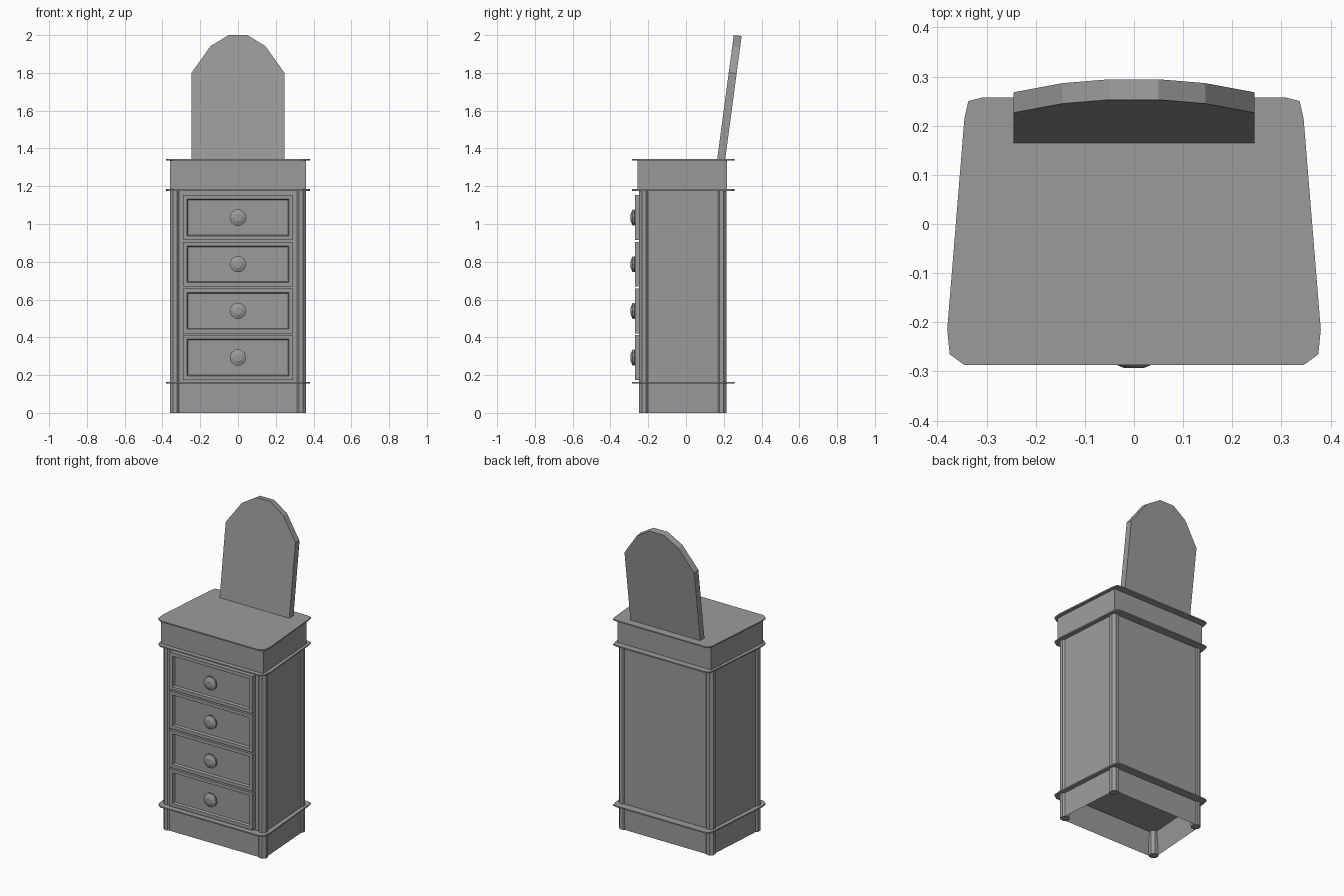
import bpy, bmesh, math
from mathutils import Matrix, Vector

cube = bpy.data.objects.get("Cube")
if cube:
    bpy.data.objects.remove(cube, do_unlink=True)

grey = bpy.data.materials.new("plain_grey")
grey.use_nodes = True
COLOR = (0.33, 0.33, 0.33, 1)
grey.diffuse_color = COLOR
grey.node_tree.nodes["Principled BSDF"].inputs["Base Color"].default_value = COLOR


def finish(name, bm):
    bmesh.ops.recalc_face_normals(bm, faces=bm.faces)
    mesh = bpy.data.meshes.new(name)
    bm.to_mesh(mesh)
    bm.free()
    mesh.materials.append(grey)
    obj = bpy.data.objects.new(name, mesh)
    bpy.context.collection.objects.link(obj)
    return obj


def mirrored(half):
    """Close a right-hand half outline across x = 0."""
    return half + [(-x, y) for x, y in reversed(half)]


def prism(points, z0, z1):
    """Extrude a flat outline; returns the bmesh and its starting face."""
    bm = bmesh.new()
    base = bm.faces.new([bm.verts.new((x, y, z0)) for x, y in points])
    top = bmesh.ops.extrude_face_region(bm, geom=[base], use_keep_orig=True)["geom"]
    bmesh.ops.translate(bm, vec=(0, 0, z1 - z0),
                        verts=[v for v in top if isinstance(v, bmesh.types.BMVert)])
    bmesh.ops.recalc_face_normals(bm, faces=bm.faces)
    return bm, base


LEDGES = {"base_ledge": 0.16, "upper_ledge": 1.18, "table_top": 1.34}
body = mirrored([(0.352, -0.24), (0.322, 0.208)])
crown = mirrored([(0.36, -0.258), (0.328, 0.217)])
ledge = mirrored([(0.345, -0.287), (0.375, -0.265), (0.38, -0.215),
                  (0.345, 0.215), (0.337, 0.25), (0.31, 0.257)])

# Cabinet body and the plain box above it
finish("cabinet_body", prism(body, 0.16, 1.18)[0])
finish("crown_box", prism(crown, 1.18, 1.338)[0])

# Plinth, hollow from below
bm, bottom = prism(body, 0, 0.16)
bmesh.ops.inset_region(bm, faces=[bottom], thickness=0.02)
bmesh.ops.translate(bm, vec=(0, 0, 0.152), verts=bottom.verts)
finish("plinth", bm)

# Thin overhanging ledges
for name, z in LEDGES.items():
    finish(name, prism(ledge, z - 0.004, z + 0.004)[0])

# Faceted corner posts
for side, sx in (("left", 1), ("right", -1)):
    for end, x, y in (("front", 0.333, -0.222), ("back", 0.305, 0.188)):
        ring = [(sx * x + 0.029 * math.cos(a), y + 0.029 * math.sin(a))
                for a in [math.pi / 8 + i * math.pi / 4 for i in range(8)]]
        finish(f"{end}_{side}_post", prism(ring, 0, 1.18)[0])

# Drawers with recessed panels, and faceted knobs
KNOB = [(0.028, -0.245), (0.028, -0.266), (0.044, -0.272),
        (0.044, -0.283), (0.02, -0.293)]
for i in range(4):
    z = 0.293 + i * 0.247
    bm = bmesh.new()
    bmesh.ops.create_cube(bm, size=1, matrix=Matrix.Translation((0, -0.25, z))
                          @ Matrix.Diagonal((0.584, 0.04, 0.238, 1)))
    front = min(bm.faces, key=lambda f: f.calc_center_median().y)
    bmesh.ops.inset_region(bm, faces=[front], thickness=0.031)
    bmesh.ops.inset_region(bm, faces=[front], thickness=0.007, depth=-0.014)
    finish(f"drawer_{i + 1}", bm)

    bm = bmesh.new()
    rings = []
    for r, y in KNOB:
        rings.append([bm.verts.new((r * math.sin(a), y, z + r * math.cos(a)))
                      for a in [(k + 0.5) * math.pi / 5 for k in range(10)]])
    for low, high in zip(rings, rings[1:]):
        for k in range(10):
            n = (k + 1) % 10
            bm.faces.new((low[k], low[n], high[n], high[k]))
    bm.faces.new(rings[0])
    bm.faces.new(rings[-1])
    finish(f"knob_{i + 1}", bm)

# Arched mirror board leaning backwards
tilt = math.atan2(0.088, 0.66)
arch = mirrored([(0.245, 0), (0.245, 0.464), (0.145, 0.605), (0.05, 0.664)])
bm, _ = prism(arch, -0.042, 0)
lean = (Matrix.Translation((0, 0.165, 1.342))
        @ Matrix.Rotation(math.pi / 2 - tilt, 4, 'X'))
bmesh.ops.transform(bm, matrix=lean, verts=bm.verts)
finish("mirror_board", bm)
